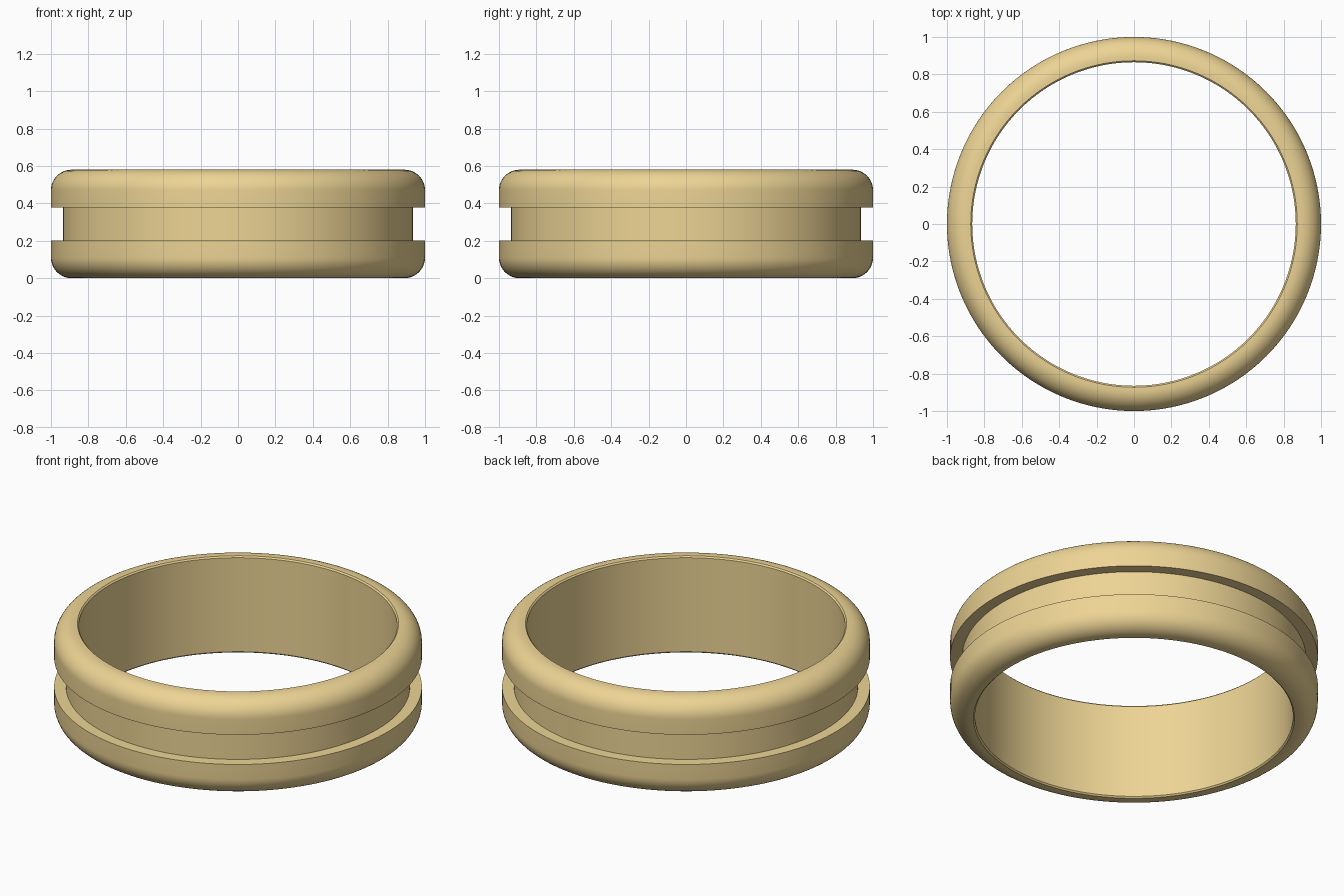
import bpy, bmesh, math

if "Cube" in bpy.data.objects:
    bpy.data.objects.remove(bpy.data.objects["Cube"])

R_IN, R_OUT, R_GROOVE = 0.865, 1.0, 0.935
HEIGHT, GROOVE_HALF = 0.58, 0.089
CORNER_X, CORNER_Z = 0.11, 0.11
SEGMENTS, STEPS = 128, 12
mid = HEIGHT / 2

# Upper half of the cross-section: inner wall, rounded shoulder, groove
upper = [(R_IN, mid - 0.008), (R_IN + 0.008, mid)]
for i in range(STEPS + 1):
    a = math.pi / 2 * (1 - i / STEPS)
    upper.append((R_OUT - CORNER_X * (1 - math.cos(a)),
                  mid - CORNER_Z * (1 - math.sin(a))))
upper += [(R_OUT, GROOVE_HALF), (R_GROOVE, GROOVE_HALF)]

# Mirror to get the full closed cross-section
profile = upper + [(r, -z) for r, z in reversed(upper)]

# Revolve the band around z
bm = bmesh.new()
rings = []
for s in range(SEGMENTS):
    t = 2 * math.pi * s / SEGMENTS
    rings.append([bm.verts.new((r * math.cos(t), r * math.sin(t), z + mid))
                  for r, z in profile])
n = len(profile)
for s in range(SEGMENTS):
    a, b = rings[s], rings[(s + 1) % SEGMENTS]
    for i in range(n):
        j = (i + 1) % n
        bm.faces.new((a[i], a[j], b[j], b[i]))
bmesh.ops.recalc_face_normals(bm, faces=bm.faces)
mesh = bpy.data.meshes.new("ring_band")
bm.to_mesh(mesh)
bm.free()
band = bpy.data.objects.new("ring_band", mesh)
bpy.context.collection.objects.link(band)

# Gold colour
gold = bpy.data.materials.new("gold")
gold.diffuse_color = (0.85, 0.66, 0.30, 1)
gold.use_nodes = True
gold.node_tree.nodes["Principled BSDF"].inputs["Base Color"].default_value = gold.diffuse_color
mesh.materials.append(gold)

# Smooth shading with crisp groove edges
bpy.context.view_layer.objects.active = band
band.select_set(True)
bpy.ops.object.shade_smooth_by_angle(angle=math.radians(35))
